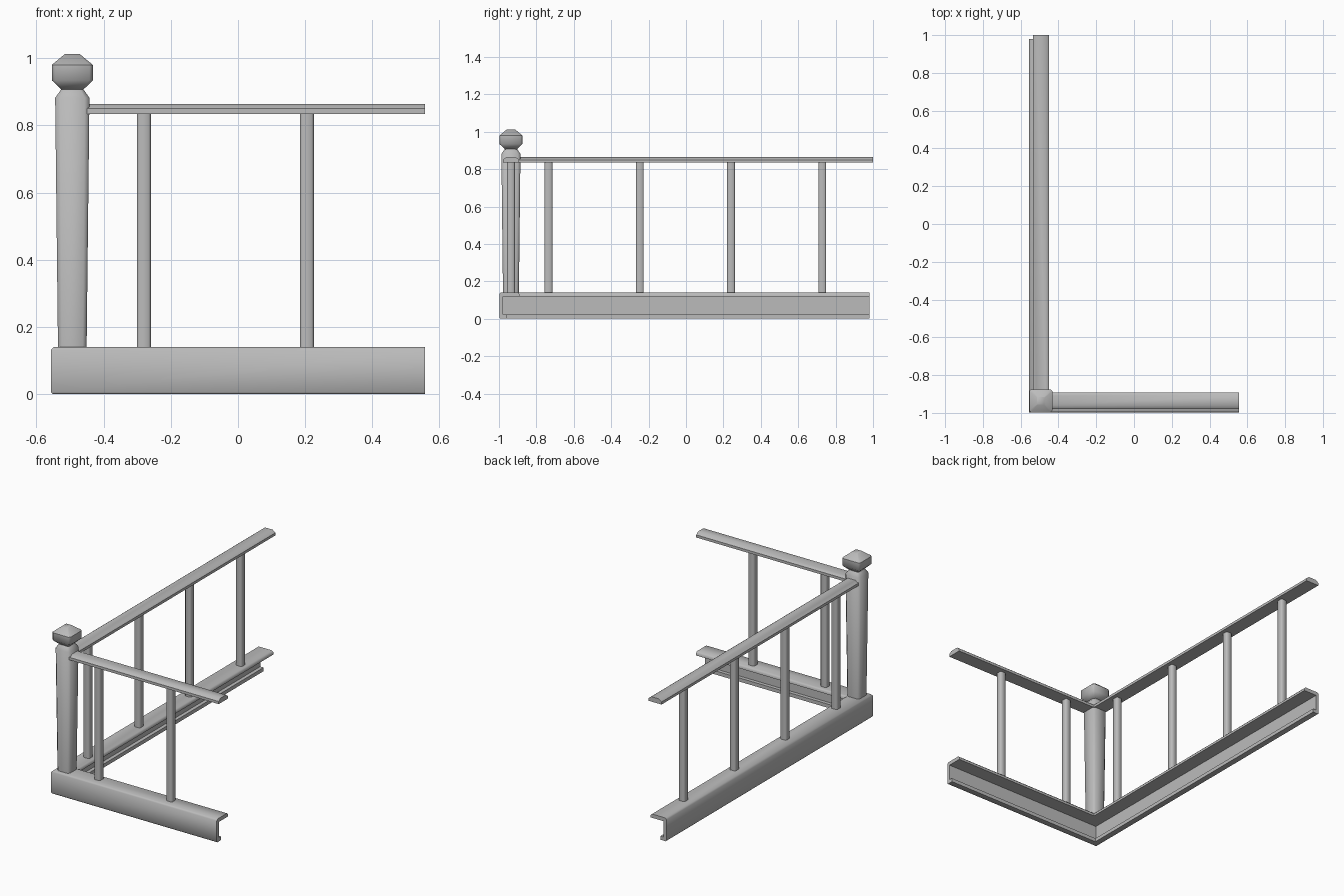
import bpy, bmesh, math

if "Cube" in bpy.data.objects:
    bpy.data.objects.remove(bpy.data.objects["Cube"], do_unlink=True)

grey = bpy.data.materials.new("plain grey")
grey.diffuse_color = (0.5, 0.5, 0.5, 1)
grey.use_nodes = True
grey.node_tree.nodes["Principled BSDF"].inputs["Base Color"].default_value = (0.5, 0.5, 0.5, 1)

POST_X, POST_Y = -0.493, -0.936
RAIL_Z, BASE_Z = 0.834, 0.141


def loft(name, rings, closed_caps=True):
    """Skin a list of equal closed rings into one capped solid."""
    bm = bmesh.new()
    loops = [[bm.verts.new(p) for p in ring] for ring in rings]
    for a, b in zip(loops, loops[1:]):
        for i in range(len(a)):
            j = (i + 1) % len(a)
            bm.faces.new((a[i], a[j], b[j], b[i]))
    bm.faces.new(loops[0])
    bm.faces.new(loops[-1])
    bmesh.ops.recalc_face_normals(bm, faces=bm.faces)
    mesh = bpy.data.meshes.new(name)
    bm.to_mesh(mesh)
    bm.free()
    mesh.materials.append(grey)
    obj = bpy.data.objects.new(name, mesh)
    bpy.context.collection.objects.link(obj)
    bpy.ops.object.select_all(action='DESELECT')
    obj.select_set(True)
    bpy.context.view_layer.objects.active = obj
    bpy.ops.object.shade_smooth_by_angle(angle=math.radians(48))
    return obj


def corner_sweep(name, profile, x0, y0, x1, y1):
    """Sweep (inward, height) points round the mitred corner at x0, y0."""
    return loft(name, [
        [(x1, y0 + u, z) for u, z in profile],
        [(x0 + u, y0 + u, z) for u, z in profile],
        [(x0 + u, y1, z) for u, z in profile]])


def square_ring(x, y, z, width, chamfer):
    """Square outline with clipped corners."""
    h, c = width / 2, width / 2 - chamfer
    pts = [(h, -c), (h, c), (c, h), (-c, h), (-h, c), (-h, -c), (-c, -h), (c, -h)]
    return [(x + px, y + py, z) for px, py in pts]


def turned(name, x, y, stations, clip):
    return loft(name, [square_ring(x, y, z, w, w * clip) for z, w in stations])


# Base: channel with a wide top flange and a small lower lip
base_profile = [(0.006, 0), (0.042, 0), (0.042, 0.022), (0.02, 0.022),
                (0.02, 0.118), (0.107, 0.118), (0.107, 0.132), (0.098, BASE_Z),
                (0.009, BASE_Z), (0, 0.132), (0, 0.006)]
corner_sweep("base_channel", base_profile, -0.556, -0.998, 0.556, 0.98)

# Handrail: flat underneath, eased upper edges
rail_profile = [(0, RAIL_Z), (0.087, RAIL_Z), (0.087, 0.85), (0.069, 0.864),
                (0.018, 0.864), (0, 0.85)]
corner_sweep("handrail", rail_profile, -0.536, -0.979, 0.556, 1.0)

# Corner post, tapering downwards, and its cap
turned("corner_post", POST_X, POST_Y,
       [(BASE_Z - 0.01, 0.085), (0.882, 0.102), (0.908, 0.065)], 0.14)
turned("post_cap", POST_X, POST_Y,
       [(0.906, 0.065), (0.934, 0.122), (0.98, 0.122), (1.013, 0.042)], 0.08)

# Balusters along both arms
spots = [("front", x, POST_Y) for x in (-0.28, 0.205)]
spots += [("side", POST_X, -0.735 + 0.488 * i) for i in range(4)]
for n, (arm, x, y) in enumerate(spots):
    turned(f"{arm}_baluster_{n + 1}", x, y,
           [(BASE_Z - 0.01, 0.041), (RAIL_Z + 0.005, 0.041)], 0.16)
